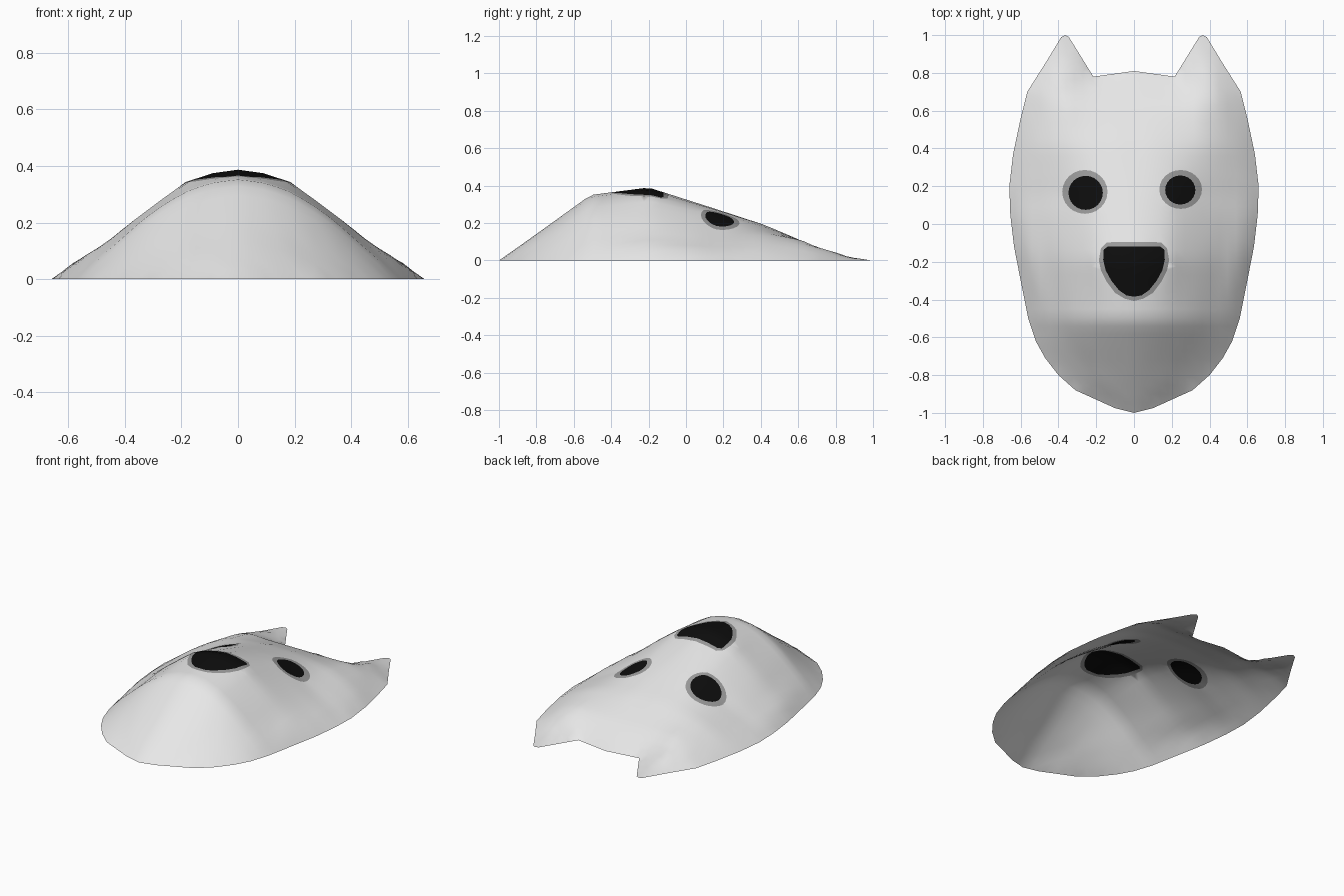
import bpy, math
from mathutils import Vector
from mathutils.geometry import delaunay_2d_cdt

if "Cube" in bpy.data.objects:
    bpy.data.objects.remove(bpy.data.objects["Cube"])


def material(name, value):
    m = bpy.data.materials.new(name)
    m.use_nodes = True
    colour = (value, value, value, 1)
    m.diffuse_color = colour
    m.node_tree.nodes["Principled BSDF"].inputs["Base Color"].default_value = colour
    return m


def lerp_table(table, t):
    """Piecewise linear lookup in a sorted list of (key, value)."""
    if t <= table[0][0]:
        return table[0][1]
    for (a, va), (b, vb) in zip(table, table[1:]):
        if t <= b:
            return va + (vb - va) * (t - a) / (b - a)
    return table[-1][1]


# Half outline: chin up the side to the ear tip, then the notch and brow
SIDE = [(0, -1), (.1, -.975), (.31, -.88), (.4, -.8), (.47, -.71), (.52, -.62),
        (.56, -.5), (.6, -.3), (.635, -.12), (.655, .05), (.66, .2), (.64, .37),
        (.6, .56), (.565, .7), (.47, .85), (.385, .99), (.365, 1)]
BROW = [(.345, .99), (.215, .78), (0, .81)]
WIDTH = [(y, x) for x, y in SIDE]

# Cross-sections: height at each fraction of the half width
U = (0, .15, .3, .45, .6, .75, .9, 1)
SECTIONS = [
    (-1, (0, 0, 0, 0, 0, 0, 0, 0)),
    (-.9, (.07, .066, .06, .05, .035, .02, .008, 0)),
    (-.75, (.177, .17, .152, .13, .096, .064, .025, 0)),
    (-.51, (.35, .34, .315, .27, .21, .135, .06, 0)),
    (-.2, (.39, .377, .345, .277, .207, .13, .07, 0)),
    (.16, (.275, .27, .25, .2, .145, .095, .045, 0)),
    (.42, (.19, .19, .18, .165, .145, .105, .05, 0)),
    (.62, (.105, .105, .105, .105, .11, .085, .035, 0)),
    (.78, (.012, .01, .006, .01, .035, .055, .025, 0)),
    (.87, (0, 0, 0, 0, .003, .018, .018, 0)),
    (1, (0, 0, 0, 0, 0, 0, 0, 0))]


def height(x, y):
    u = min(1, abs(x) / max(lerp_table(WIDTH, y), .001))
    return lerp_table([(yy, lerp_table(list(zip(U, row)), u)) for yy, row in SECTIONS], y)


def densify(loop, step=.06):
    out = []
    for a, b in zip(loop, loop[1:] + loop[:1]):
        n = max(1, round(math.dist(a, b) / step))
        out += [Vector(a).lerp(Vector(b), i / n) for i in range(n)]
    return out


def ellipse(cx, cy, rx, ry, n=24):
    return [Vector((cx + rx * math.cos(math.tau * i / n),
                    cy + ry * math.sin(math.tau * i / n))) for i in range(n)]


def mirrored(half):
    """Close a counter-clockwise half loop that runs from low to high on x = 0."""
    return half + [(-x, y) for x, y in reversed(half[1:-1])]


# Loops: rim, grey borders, then dark openings
rim = densify(mirrored(SIDE + BROW))
mouth_border = mirrored([(0, -.408), (.05, -.395), (.1, -.365), (.145, -.305), (.175, -.245),
                         (.186, -.19), (.175, -.13), (.145, -.098), (.08, -.094), (0, -.094)])
mouth = mirrored([(0, -.385), (.04, -.378), (.08, -.35), (.12, -.3), (.15, -.245),
                  (.163, -.19), (.16, -.135), (.14, -.12), (.07, -.119), (0, -.119)])
loops = [(rim, 0),
         (densify(mouth_border), 1),
         (ellipse(.247, .183, .113, .103), 1),
         (ellipse(-.26, .17, .12, .116), 1),
         (densify(mouth), 2),
         (ellipse(.245, .18, .08, .077), 2),
         (ellipse(-.256, .165, .091, .09), 2)]

points, faces = [], []
for loop, _ in loops:
    faces.append(list(range(len(points), len(points) + len(loop))))
    points += [Vector(p) for p in loop]

# Interior points that carry the curved surface
STEP = .045
for j in range(-21, 22):
    y = j * STEP
    for i in range(-14, 15):
        p = Vector((i * STEP, y))
        if abs(p.x) < lerp_table(WIDTH, y) and min((p - q).length for q in points) > STEP * .4:
            points.append(p)

verts, _, tris, origin, _, owners = delaunay_2d_cdt(points, [], faces, 1, 1e-5)
coords = []
for v, src in zip(verts, origin):
    on_rim = any(s < len(rim) for s in src)
    coords.append((v.x, v.y, 0 if on_rim else height(v.x, v.y)))
kept = [(t, max(loops[k][1] for k in o)) for t, o in zip(tris, owners) if o]
used = sorted({i for t, _ in kept for i in t})
index = {old: new for new, old in enumerate(used)}

# Mask shell: one open sheet with painted eyes and mouth
mesh = bpy.data.meshes.new("mask_shell")
mesh.from_pydata([coords[i] for i in used], [], [[index[i] for i in t] for t, _ in kept])
for m in (material("pale grey", .8), material("mid grey", .33), material("black", .004)):
    mesh.materials.append(m)
for poly, (_, slot) in zip(mesh.polygons, kept):
    poly.material_index = slot
    poly.use_smooth = True
mesh.update()
shell = bpy.data.objects.new("mask_shell", mesh)
bpy.context.collection.objects.link(shell)
